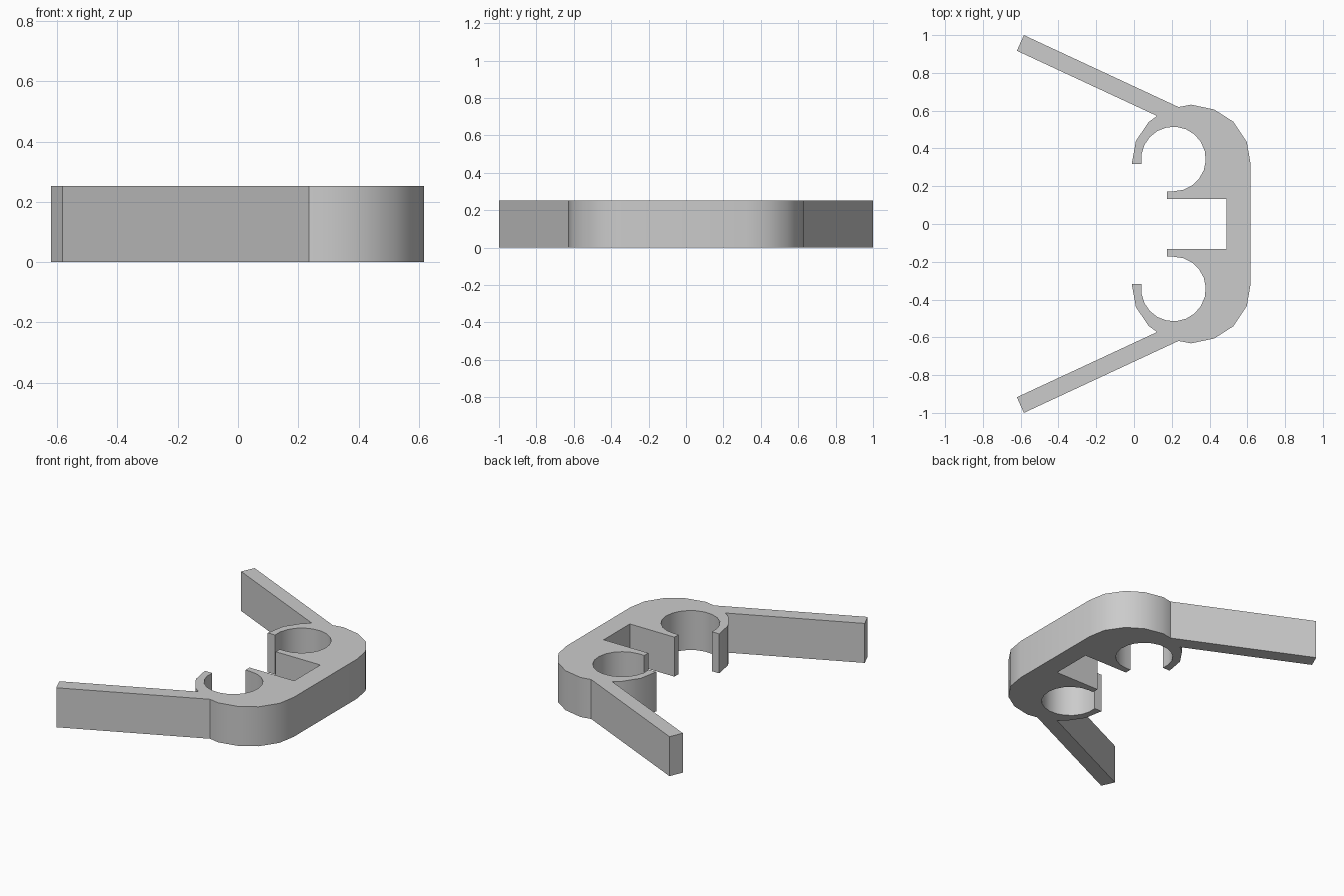
import bpy, bmesh
from math import radians, cos, sin

HEIGHT = 0.252
BORE_X, BORE_Y, BORE_R = 0.209, 0.344, 0.171

cube = bpy.data.objects.get("Cube")
if cube:
    bpy.data.objects.remove(cube, do_unlink=True)

grey = bpy.data.materials.new("plain grey")
grey.use_nodes = True
colour = (0.6, 0.6, 0.6, 1)
grey.diffuse_color = colour
grey.node_tree.nodes["Principled BSDF"].inputs["Base Color"].default_value = colour


def arc(cx, cy, r, start, end, steps):
    """Points along a circular arc, angles in degrees."""
    angles = [radians(start + (end - start) * i / steps) for i in range(steps + 1)]
    return [(cx + r * cos(a), cy + r * sin(a)) for a in angles]


# Rounded back corner of the body
half = [(0.617, 0.32), (0.597, 0.435), (0.525, 0.542), (0.425, 0.606),
        (0.302, 0.632), (0.236, 0.619)]
# Splayed arm
half += [(-0.583, 1.0), (-0.62, 0.917), (0.122, 0.572)]
# Outside of the hooked clip finger
half += [(0.078, 0.54), (0.01, 0.44), (-0.012, 0.317)]
# Clip bore, open towards the left side
half += arc(BORE_X, BORE_Y, BORE_R, 189, -90, 16)
# Short lip and square notch
half += [(0.174, 0.173), (0.174, 0.132), (0.489, 0.132)]

# Full outline: one half plus its mirror image
outline = half + [(x, -y) for x, y in reversed(half)]

bm = bmesh.new()
base = bm.faces.new([bm.verts.new((x, y, 0)) for x, y in outline])
result = bmesh.ops.extrude_face_region(bm, geom=[base], use_keep_orig=True)
top = [v for v in result["geom"] if isinstance(v, bmesh.types.BMVert)]
bmesh.ops.translate(bm, verts=top, vec=(0, 0, HEIGHT))
bmesh.ops.recalc_face_normals(bm, faces=bm.faces)
caps = [f for f in bm.faces if len(f.verts) > 4]
bmesh.ops.triangulate(bm, faces=caps, ngon_method="EAR_CLIP")

mesh = bpy.data.meshes.new("double_clip_bracket")
bm.to_mesh(mesh)
bm.free()
mesh.materials.append(grey)
bracket = bpy.data.objects.new("double_clip_bracket", mesh)
bpy.context.collection.objects.link(bracket)

# Smooth the curved walls and keep the corners crisp
bpy.ops.object.select_all(action="DESELECT")
bracket.select_set(True)
bpy.context.view_layer.objects.active = bracket
bpy.ops.object.shade_smooth_by_angle(angle=radians(30))
